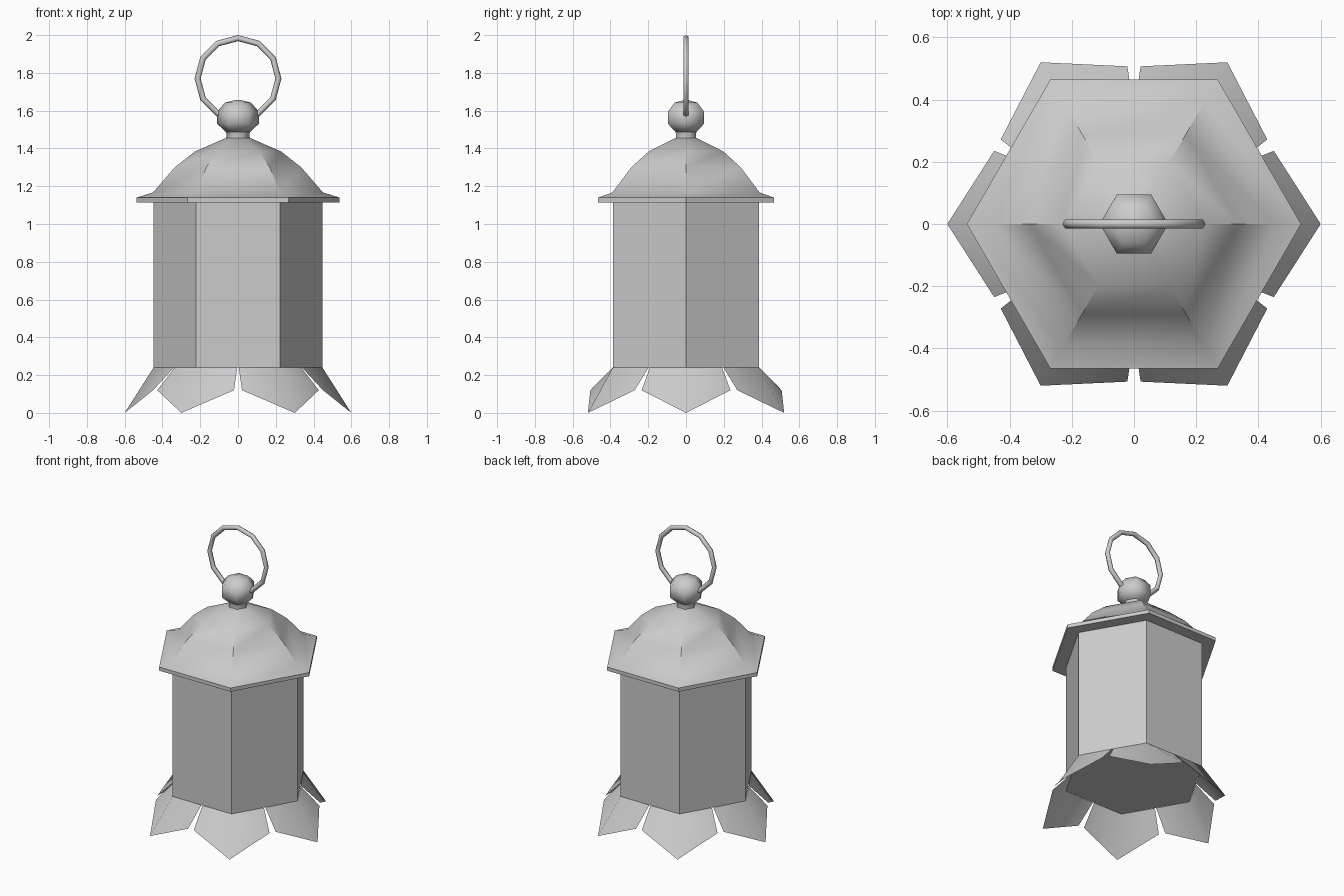
import bpy, bmesh
from math import cos, sin, pi, radians
from mathutils import Vector

cube = bpy.data.objects.get("Cube")
if cube:
    bpy.data.objects.remove(cube)

metal = bpy.data.materials.new("grey metal")
metal.use_nodes = True
GREY = (0.6, 0.6, 0.6, 1)
metal.diffuse_color = GREY
metal.node_tree.nodes["Principled BSDF"].inputs["Base Color"].default_value = GREY


def finish(name, bm, smooth_angle=None, fix_normals=True):
    if fix_normals:
        bmesh.ops.recalc_face_normals(bm, faces=bm.faces)
    mesh = bpy.data.meshes.new(name)
    bm.to_mesh(mesh)
    bm.free()
    mesh.materials.append(metal)
    obj = bpy.data.objects.new(name, mesh)
    bpy.context.collection.objects.link(obj)
    if smooth_angle:
        bpy.ops.object.select_all(action='DESELECT')
        obj.select_set(True)
        bpy.context.view_layer.objects.active = obj
        bpy.ops.object.shade_smooth_by_angle(angle=radians(smooth_angle))
    return obj


def hex_point(radius, step, z):
    return Vector((radius * cos(step * pi / 3), radius * sin(step * pi / 3), z))


def hex_lathe(name, profile, smooth_angle=None):
    """Six-sided solid through (radius, height) pairs, capped at both ends."""
    bm = bmesh.new()
    rings = [[bm.verts.new(hex_point(r, i, z)) for i in range(6)] for r, z in profile]
    for low, high in zip(rings, rings[1:]):
        for i in range(6):
            j = (i + 1) % 6
            bm.faces.new((low[i], low[j], high[j], high[i]))
    bm.faces.new(rings[0])
    bm.faces.new(rings[-1])
    return finish(name, bm, smooth_angle)


# Lantern body and domed roof with flared eave
hex_lathe("body", [(0.447, 0.24), (0.447, 1.13)])
hex_lathe("roof", [(0.537, 1.115), (0.537, 1.14), (0.45, 1.167),
                   (0.335, 1.30), (0.228, 1.384), (0.065, 1.455)], 38)

# Neck and ball finial
hex_lathe("neck", [(0.065, 1.44), (0.06, 1.475), (0.07, 1.50)], 65)
hex_lathe("finial", [(0.065, 1.488), (0.11, 1.53), (0.11, 1.595),
                     (0.07, 1.642), (0.01, 1.657)], 65)

# Hanging ring, upright in the front plane
bm = bmesh.new()
SEGMENTS, SIDES = 12, 6
loops = []
for s in range(SEGMENTS):
    a = s * 2 * pi / SEGMENTS
    loop = []
    for t in range(SIDES):
        b = t * 2 * pi / SIDES
        r = 0.214 + 0.016 * cos(b)
        loop.append(bm.verts.new((r * cos(a), 0.016 * sin(b), 1.77 + r * sin(a))))
    loops.append(loop)
for s in range(SEGMENTS):
    here, there = loops[s], loops[(s + 1) % SEGMENTS]
    for t in range(SIDES):
        u = (t + 1) % SIDES
        bm.faces.new((here[t], here[u], there[u], there[t]))
finish("hanging_ring", bm, 65)

# Six petals, each wrapped round one corner of the body
bm = bmesh.new()
SPREAD = 27.6 * 3 / 180
for i in range(6):
    corner = bm.verts.new(hex_point(0.447, i, 0.24))
    tip = bm.verts.new(hex_point(0.6, i, 0.005))
    for side in (-1, 1):
        top = bm.verts.new(hex_point(0.389, i + side * 0.49, 0.24))
        edge = bm.verts.new(hex_point(0.507, i + side * SPREAD, 0.12))
        quad = (corner, tip, edge, top)
        bm.faces.new(quad if side > 0 else quad[::-1])
for v in bm.verts:
    v.co.z = max(0, v.co.z - 0.005) if v.co.z < 0.1 else v.co.z
finish("petals", bm, 65, fix_normals=False)
